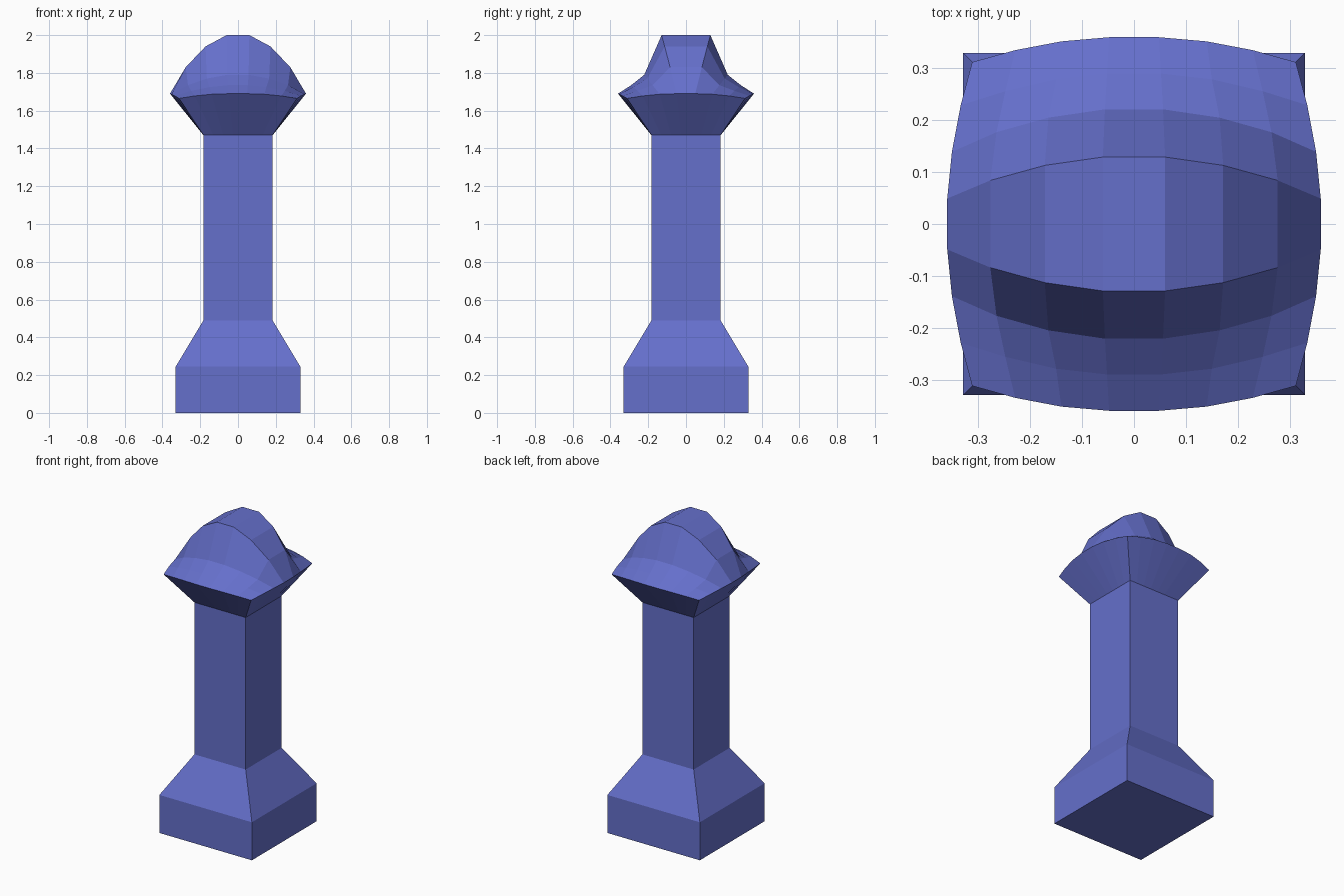
import bpy, bmesh

if "Cube" in bpy.data.objects:
    bpy.data.objects.remove(bpy.data.objects["Cube"])

blue = bpy.data.materials.new("blue")
blue.diffuse_color = (0.13, 0.16, 0.6, 1)
blue.use_nodes = True
blue.node_tree.nodes["Principled BSDF"].inputs["Base Color"].default_value = blue.diffuse_color


def finish(bm, name):
    bmesh.ops.recalc_face_normals(bm, faces=bm.faces)
    mesh = bpy.data.meshes.new(name)
    bm.to_mesh(mesh)
    bm.free()
    mesh.materials.append(blue)
    obj = bpy.data.objects.new(name, mesh)
    bpy.context.collection.objects.link(obj)
    return obj


def bridge(bm, a, b):
    n = len(a)
    for i in range(n):
        j = (i + 1) % n
        bm.faces.new((a[i], a[j], b[j], b[i]))


# Square post: plinth, tapered shoulder and shaft
SHAFT, NECK = 0.183, 1.47
bm = bmesh.new()
rings = [[bm.verts.new((sx * r, sy * r, z)) for sx, sy in ((-1, -1), (1, -1), (1, 1), (-1, 1))]
         for r, z in ((0.33, 0), (0.33, 0.245), (SHAFT, 0.49), (SHAFT, NECK))]
bm.faces.new(rings[0][::-1])
for lower, upper in zip(rings, rings[1:]):
    bridge(bm, lower, upper)
finish(bm, "post")

# Crested cap: one quarter of an 8 x 8 grid, rows from ridge to rim, columns from centre to side
QUARTER = [
    [(0.06, 0.129, 2.0), (0.172, 0.113, 1.94), (0.277, 0.084, 1.83), (0.36, 0.049, 1.69)],
    [(0.056, 0.221, 1.79), (0.165, 0.205, 1.77), (0.265, 0.177, 1.735), (0.351, 0.139, 1.687)],
    [(0.052, 0.29, 1.735), (0.15, 0.279, 1.725), (0.248, 0.256, 1.705), (0.334, 0.229, 1.678)],
    [(0.048, 0.36, 1.69), (0.14, 0.352, 1.687), (0.229, 0.335, 1.678), (0.312, 0.312, 1.665)],
]
bm = bmesh.new()


def mirrored(k):
    return (k - 4, 1) if k > 3 else (3 - k, -1)


grid = []
for r in range(8):
    row, sy = mirrored(r)
    line = []
    for c in range(8):
        col, sx = mirrored(c)
        x, y, z = QUARTER[row][col]
        line.append(bm.verts.new((sx * x, sy * y, z)))
    grid.append(line)
for r in range(7):
    for c in range(7):
        bm.faces.new((grid[r][c], grid[r][c + 1], grid[r + 1][c + 1], grid[r + 1][c]))

# Flared underside from the cap rim down to the shaft
path = ([(0, c) for c in range(7)] + [(r, 7) for r in range(7)]
        + [(7, c) for c in range(7, 0, -1)] + [(r, 0) for r in range(7, 0, -1)])
rim = [grid[r][c] for r, c in path]
neck = [bm.verts.new(((c / 3.5 - 1) * SHAFT, (r / 3.5 - 1) * SHAFT, NECK)) for r, c in path]
bridge(bm, neck, rim)
finish(bm, "crested_cap")
